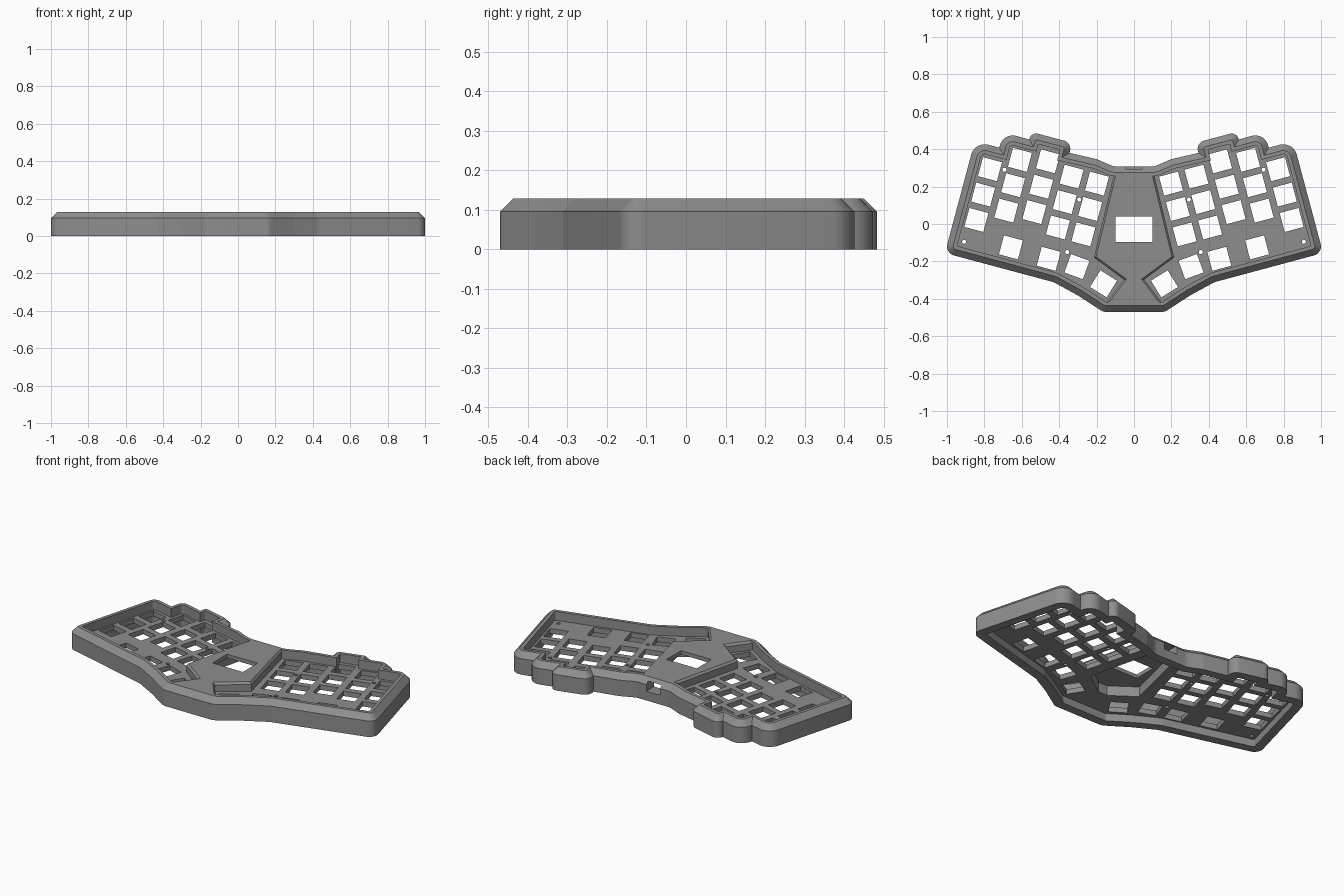
import bpy, bmesh, math
from mathutils import Vector, Matrix

if "Cube" in bpy.data.objects:
    bpy.data.objects.remove(bpy.data.objects["Cube"])

grey = bpy.data.materials.new("case_grey")
grey.diffuse_color = (0.27, 0.27, 0.27, 1)
grey.use_nodes = True
grey.node_tree.nodes["Principled BSDF"].inputs["Base Color"].default_value = grey.diffuse_color

# right half of the outline, front to back: x, y, corner radius
HALF = [(0.165, -0.47, 0.06), (0.30, -0.382, 0.1), (0.43, -0.311, 0.1),
        (1.011, -0.155, 0.05), (0.851, 0.443, 0.075), (0.72, 0.408, 0.0),
        (0.70, 0.49, 0.07), (0.56, 0.452, 0.0), (0.549, 0.492, 0.038),
        (0.33, 0.434, 0.045), (0.345, 0.38, 0.0), (0.20, 0.347, 0.06),
        (0.11, 0.308, 0.08)]
OUTLINE = HALF + [(-x, y, r) for x, y, r in reversed(HALF)]
PLATE_LOW, PLATE_TOP, RIM_TOP = 0.045, 0.075, 0.128


def mirrored(pts):
    return pts + [(-x, y) for x, y in reversed(pts)]


def inset(pts, d):
    """Mitred inset of a counter-clockwise polygon."""
    out, n = [], len(pts)
    for i in range(n):
        p = Vector(pts[i])
        a = (p - Vector(pts[i - 1])).normalized()
        b = (Vector(pts[(i + 1) % n]) - p).normalized()
        na, nb = Vector((-a.y, a.x)), Vector((-b.y, b.x))
        out.append(p + (na + nb) * d / (1 + na.dot(nb)))
    return out


def case_loop(d, seg=8):
    """Case outline inset by d, with rounded corners."""
    pts = inset([(x, y) for x, y, r in OUTLINE], d)
    loop, n = [], len(pts)
    for i, p in enumerate(pts):
        a = (p - pts[i - 1]).normalized()
        b = (pts[(i + 1) % n] - p).normalized()
        turn = a.x * b.y - a.y * b.x
        r = OUTLINE[i][2]
        if r == 0:
            loop.append(p)
            continue
        r = max(r - d, 0.006) if turn > 0 else r + d
        s = 1 if turn > 0 else -1
        ang = a.angle(b)
        start = p - a * r * math.tan(ang / 2)
        c = start + Vector((-a.y, a.x)) * r * s
        for k in range(seg + 1):
            loop.append(c + Matrix.Rotation(s * ang * k / seg, 2) @ (start - c))
    return loop


def loft(name, rings, closed=False):
    """Skin rings of (points, z); capped, or joined end to start."""
    bm = bmesh.new()
    vs = [[bm.verts.new((p[0], p[1], z)) for p in pts] for pts, z in rings]
    n, m = len(vs[0]), len(vs)
    for j in range(m if closed else m - 1):
        lo, hi = vs[j], vs[(j + 1) % m]
        for i in range(n):
            k = (i + 1) % n
            bm.faces.new((lo[i], lo[k], hi[k], hi[i]))
    if not closed:
        bm.faces.new(vs[0][::-1])
        bm.faces.new(vs[-1])
    bmesh.ops.recalc_face_normals(bm, faces=bm.faces)
    return add(name, bm)


def add(name, bm):
    me = bpy.data.meshes.new(name)
    bm.to_mesh(me)
    bm.free()
    me.materials.append(grey)
    ob = bpy.data.objects.new(name, me)
    bpy.context.collection.objects.link(ob)
    return ob


def box(bm, x, y, z0, z1, w, h, deg=0):
    m = (Matrix.Translation((x, y, (z0 + z1) / 2)) @ Matrix.Rotation(math.radians(deg), 4, 'Z')
         @ Matrix.Diagonal((w, h, z1 - z0, 1)))
    bmesh.ops.create_cube(bm, size=1, matrix=m)


def cut(ob, cutters):
    bpy.context.view_layer.objects.active = ob
    for c in cutters:
        mod = ob.modifiers.new("cut", 'BOOLEAN')
        mod.object, mod.operation, mod.solver = c, 'DIFFERENCE', 'EXACT'
        bpy.ops.object.modifier_apply(modifier=mod.name)


# outer wall with chamfered rim
wall = loft("case_wall", [(case_loop(0), 0), (case_loop(0), 0.095),
                          (case_loop(0.033), RIM_TOP), (case_loop(0.053), RIM_TOP),
                          (case_loop(0.053), 0)], closed=True)

# switch plate
plate = loft("switch_plate", [(case_loop(0.05), PLATE_LOW), (case_loop(0.05), PLATE_TOP)])

# raised centre block joined to the front and back rim
BLOCK = mirrored([(0.145, -0.432), (0.04, -0.295), (0.203, -0.175), (0.095, 0.272)])
block = loft("centre_block", [(inset(BLOCK, -0.01), PLATE_LOW),
                              (inset(BLOCK, -0.01), 0.115), (BLOCK, RIM_TOP)])

# key, screw and window cutters
bm = bmesh.new()
P = 0.1405
SLOPE = Vector((-math.sin(math.radians(15)), math.cos(math.radians(15))))
keys = []
for x, y in [(0.77, 0.293), (0.61, 0.343), (0.46, 0.335), (0.334, 0.253), (0.198, 0.216)]:
    for row in range(3):
        p = Vector((x, y)) - SLOPE * P * row
        keys.append((p.x, p.y, 15))
keys += [(0.658, -0.125, 15), (0.456, -0.186, 15), (0.305, -0.228, 20), (0.163, -0.32, 32)]
for s in (1, -1):
    for x, y, deg in keys:
        box(bm, s * x, y, 0, 0.1, 0.105, 0.105, s * deg)
    for x, y in [(0.908, -0.095), (0.693, 0.29), (0.293, 0.13), (0.357, -0.15)]:
        bmesh.ops.create_cone(bm, cap_ends=True, segments=16, radius1=0.011, radius2=0.011,
                              depth=0.1, matrix=Matrix.Translation((s * x, y, 0.06)))
holes = add("hole_cutter", bm)

POCKET = mirrored([(0.03, -0.262), (0.172, -0.16), (0.075, 0.235)])
pocket = loft("pocket_cutter", [(POCKET, -0.02), (POCKET, 0.105)])
bm = bmesh.new()
box(bm, 0, -0.028, 0, 0.2, 0.2, 0.138)
window = add("window_cutter", bm)
bm = bmesh.new()
box(bm, 0, 0.27, 0.055, 0.11, 0.09, 0.14)
port = add("port_cutter", bm)

cut(plate, [holes, pocket, port])
cut(block, [pocket, window, port])
cut(wall, [port])
for c in (holes, pocket, window, port):
    bpy.data.objects.remove(c)

# smooth the rounded corners, keep hard edges
for ob in (wall, plate, block):
    bpy.ops.object.select_all(action='DESELECT')
    ob.select_set(True)
    bpy.context.view_layer.objects.active = ob
    bpy.ops.object.shade_smooth_by_angle(angle=math.radians(25))
